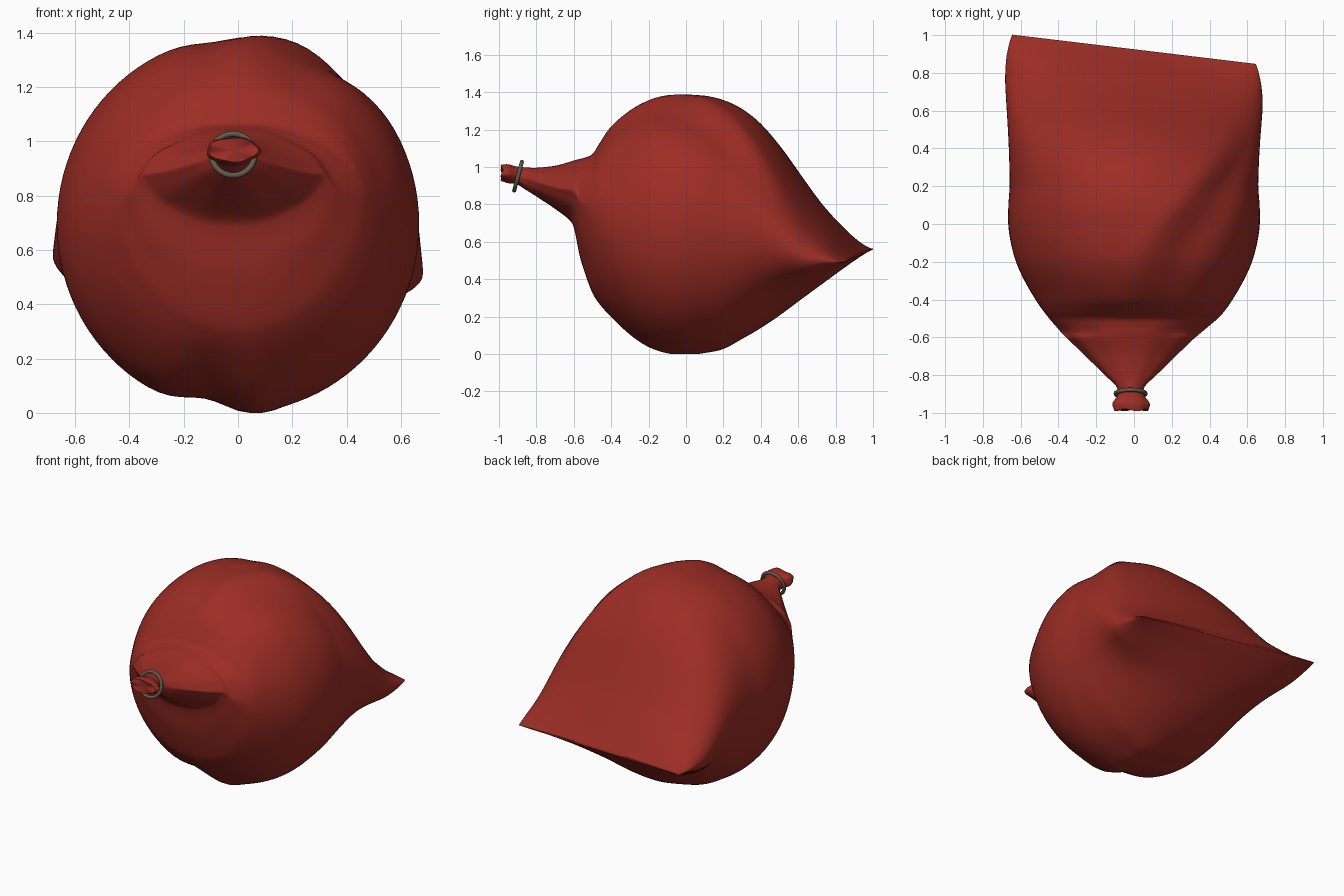
import bpy, bmesh, math
from mathutils import Vector

if "Cube" in bpy.data.objects:
    bpy.data.objects.remove(bpy.data.objects["Cube"])

SIDES, STEPS = 96, 5


def material(name, rgb):
    m = bpy.data.materials.new(name)
    m.diffuse_color = (*rgb, 1)
    m.use_nodes = True
    m.node_tree.nodes["Principled BSDF"].inputs["Base Color"].default_value = m.diffuse_color
    return m


red = material("red cloth", (0.33, 0.026, 0.018))
bronze = material("dull bronze", (0.12, 0.105, 0.075))

# Bag stations from mouth to seam: y, half width, top z, bottom z
stations = [
    (-0.985, 0.090, 1.012, 0.925), (-0.95, 0.098, 1.015, 0.915),
    (-0.905, 0.070, 1.003, 0.908), (-0.86, 0.075, 0.999, 0.880),
    (-0.80, 0.135, 0.997, 0.842), (-0.70, 0.236, 1.008, 0.775),
    (-0.62, 0.318, 1.030, 0.712), (-0.595, 0.345, 1.038, 0.655),
    (-0.57, 0.372, 1.045, 0.530), (-0.54, 0.404, 1.052, 0.430),
    (-0.50, 0.446, 1.070, 0.325), (-0.46, 0.480, 1.130, 0.265),
    (-0.40, 0.522, 1.215, 0.200), (-0.30, 0.580, 1.297, 0.110),
    (-0.20, 0.625, 1.350, 0.045), (-0.10, 0.652, 1.375, 0.012),
    (0.0, 0.666, 1.385, 0.002), (0.10, 0.665, 1.385, 0.012),
    (0.20, 0.658, 1.362, 0.030), (0.30, 0.660, 1.315, 0.080),
    (0.40, 0.664, 1.235, 0.138), (0.50, 0.670, 1.115, 0.205),
    (0.60, 0.677, 0.965, 0.280), (0.70, 0.682, 0.815, 0.355),
    (0.80, 0.676, 0.685, 0.430), (0.88, 0.660, 0.585, 0.490),
    (0.925, 0.645, 0.537, 0.525)]


def smooth(a, b, v):
    t = min(1, max(0, (v - a) / (b - a)))
    return t * t * (3 - 2 * t)


def bell(v, centre, width):
    return math.exp(-((v - centre) / width) ** 2)


def bump(angle, degrees, width):
    d = (angle - math.radians(degrees) + math.pi) % (2 * math.pi) - math.pi
    return bell(d, 0, width)


def catmull(p0, p1, p2, p3, t):
    return [0.5 * (2 * b + (c - a) * t + (2 * a - 5 * b + 4 * c - d) * t * t
                   + (3 * b - a - 3 * c + d) * t ** 3)
            for a, b, c, d in zip(p0, p1, p2, p3)]


def bag_point(y, hw, top, bottom, a):
    body = smooth(-0.62, -0.46, y)            # 0 in the neck, 1 in the body
    belly = smooth(-0.55, -0.25, y) * (1 - smooth(0.2, 0.75, y))
    seam = smooth(0.05, 0.925, y)
    gather = smooth(-0.98, -0.85, y) * (1 - body)
    # soft folds: slanting ridge with a valley beside it, and creases below
    ridge = 90 - 45 * smooth(-0.3, 0.6, y)
    under = belly * (1 - smooth(0.0, 0.4, y))
    r = 1 + belly * (0.020 * bump(a, ridge, 0.13) - 0.038 * bump(a, ridge - 22, 0.20)
                     - 0.022 * bump(a, 98, 0.15))
    r += under * (0.022 * bump(a, -84, 0.10) - 0.055 * bump(a, -101, 0.17))
    r -= 0.06 * bump(a, -50, 0.45) * bell(y, 0.62, 0.25) * (1 - smooth(0.8, 0.925, y))
    r += 0.010 * gather * math.cos(10 * a)
    r += 0.04 * (1 - smooth(-0.95, -0.88, y)) * math.cos(5 * a + 0.6)
    power = 1 + 0.3 * smooth(-0.88, -0.75, y) * (1 - body)
    s, c = math.sin(a), math.cos(a)
    x = hw * c * r - 0.018 * (1 - body)
    z = (top + bottom) / 2 + (top - bottom) / 2 * math.copysign(abs(s) ** power, s) * r
    # sides sit higher beside the neck and droop before the seam
    z += c * c * (0.07 * bell(y, -0.50, 0.08) - 0.035 * bell(y, 0.68, 0.17))
    y += 0.006 * math.sin(4 * a) * (1 - smooth(-0.985, -0.93, y))
    # the flat seam runs askew
    return Vector((x, y - 0.12 * x * seam, max(0, z - 0.055 * x * seam)))


# Dense rows through the stations
rows = []
n = len(stations)
for i in range(n - 1):
    p = [stations[min(n - 1, max(0, i + k))] for k in (-1, 0, 1, 2)]
    rows += [catmull(*p, j / STEPS) for j in range(STEPS)]
rows.append(stations[-1])

# Bag body
bm = bmesh.new()
rings = [[bm.verts.new(bag_point(*row, 2 * math.pi * k / SIDES)) for k in range(SIDES)]
         for row in rows]
for lower, upper in zip(rings, rings[1:]):
    for k in range(SIDES):
        m = (k + 1) % SIDES
        bm.faces.new((lower[k], lower[m], upper[m], upper[k]))
# closed mouth and seam
centre = bm.verts.new((-0.018, -0.98, 0.968))
for k in range(SIDES):
    bm.faces.new((rings[0][(k + 1) % SIDES], rings[0][k], centre))
end = rings[-1]
for k in range(SIDES // 2):
    q = [end[k], end[k + 1], end[(SIDES - k - 1) % SIDES], end[(SIDES - k) % SIDES]]
    q = list(dict.fromkeys(q))
    if len(q) > 2:
        bm.faces.new(q)
bmesh.ops.recalc_face_normals(bm, faces=bm.faces)
mesh = bpy.data.meshes.new("bag")
bm.to_mesh(mesh)
bm.free()
bag = bpy.data.objects.new("bag", mesh)
bpy.context.collection.objects.link(bag)
mesh.materials.append(red)

# Tie ring round the neck
bpy.ops.mesh.primitive_torus_add(major_radius=0.079, minor_radius=0.011,
                                 major_segments=48, minor_segments=10,
                                 location=(-0.018, -0.898, 0.951),
                                 rotation=(math.radians(75), 0, 0))
ring = bpy.context.object
ring.name = "neck_ring"
ring.data.materials.append(bronze)

for ob in (bag, ring):
    bpy.ops.object.select_all(action='DESELECT')
    ob.select_set(True)
    bpy.context.view_layer.objects.active = ob
    bpy.ops.object.shade_smooth_by_angle(angle=math.radians(45))
